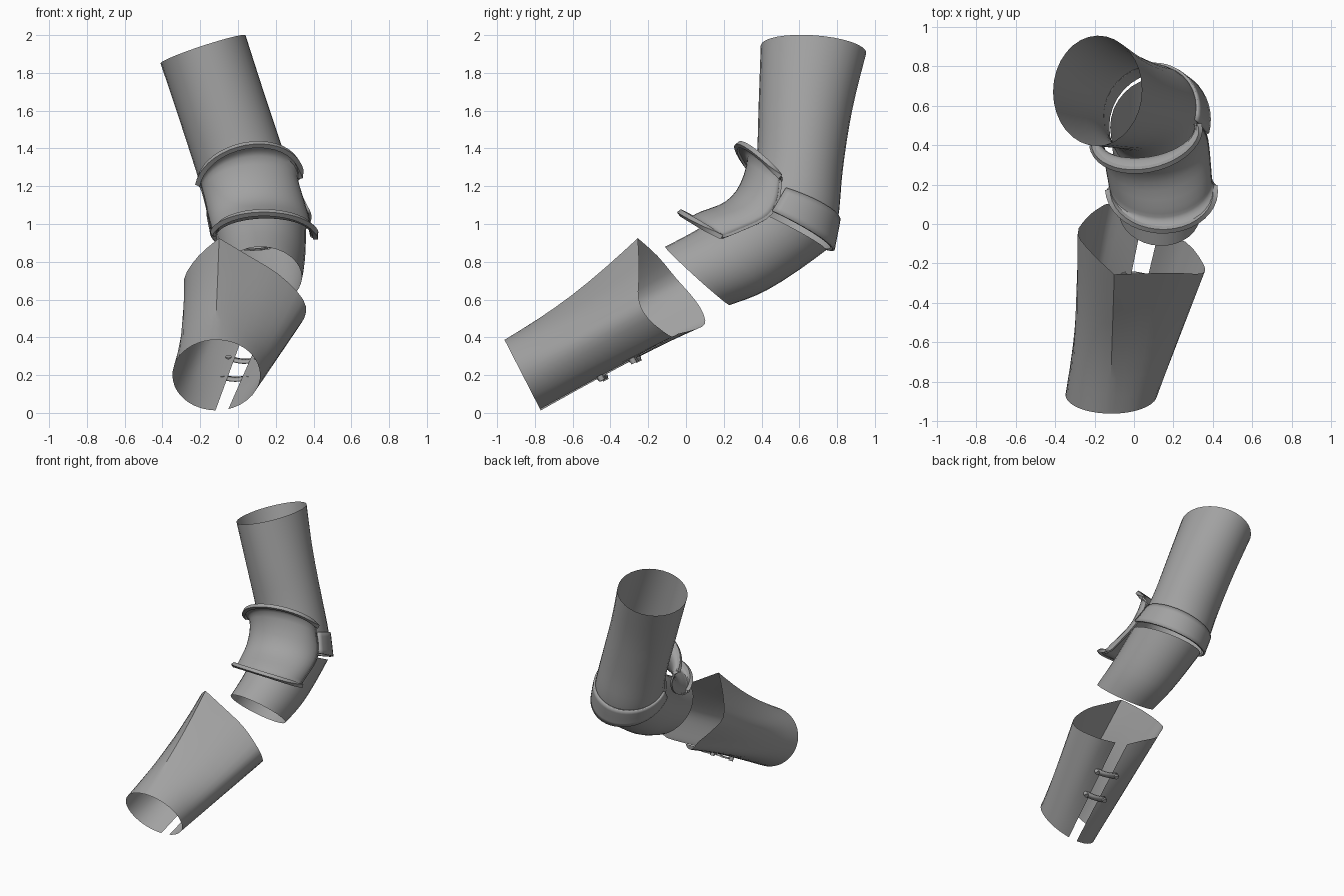
import bpy, bmesh, math
from mathutils import Vector as Vec

if "Cube" in bpy.data.objects:
    bpy.data.objects.remove(bpy.data.objects["Cube"], do_unlink=True)

steel = bpy.data.materials.new("grey_steel")
steel.use_nodes = True
GREY = (0.36, 0.36, 0.36, 1)
steel.diffuse_color = GREY
steel.node_tree.nodes["Principled BSDF"].inputs["Base Color"].default_value = GREY


def spline(points, steps):
    """Smooth curve through control tuples of any size."""
    out = []
    last = len(points) - 1
    for i in range(last):
        a, b, c, d = (points[min(max(i + k, 0), last)] for k in (-1, 0, 1, 2))
        for s in range(steps):
            t = s / steps
            out.append([0.5 * (2 * q + (r - p) * t + (2 * p - 5 * q + 4 * r - w) * t * t
                               + (3 * q - p - 3 * r + w) * t ** 3)
                        for p, q, r, w in zip(a, b, c, d)])
    return out + [list(points[-1])]


def loft(name, rows, closed=False, thick=0.0, offset=-1.0):
    """Skin rows of points into one sheet."""
    bm = bmesh.new()
    grid = [[bm.verts.new(p) for p in row] for row in rows]
    n = len(rows[0])
    for r0, r1 in zip(grid, grid[1:]):
        for i in range(n if closed else n - 1):
            j = (i + 1) % n
            bm.faces.new((r0[i], r0[j], r1[j], r1[i]))
    bmesh.ops.recalc_face_normals(bm, faces=bm.faces)
    return finish(name, bm, thick, offset)


def finish(name, bm, thick=0.0, offset=0.0):
    mesh = bpy.data.meshes.new(name)
    bm.to_mesh(mesh)
    bm.free()
    ob = bpy.data.objects.new(name, mesh)
    bpy.context.collection.objects.link(ob)
    mesh.materials.append(steel)
    if thick:
        mod = ob.modifiers.new("thickness", 'SOLIDIFY')
        mod.thickness, mod.offset = thick, offset
    bpy.ops.object.select_all(action='DESELECT')
    ob.select_set(True)
    bpy.context.view_layer.objects.active = ob
    bpy.ops.object.shade_smooth_by_angle(angle=math.radians(35))
    return ob


def ring(station, start=0, end=360, count=32, grow=0.0):
    """Ellipse from centre, normal, side radius and depth radius."""
    c, n = Vec(station[:3]), Vec(station[3:6]).normalized()
    u = (Vec((1, 0, 0)) - n * n.x).normalized()
    v = n.cross(u)
    pts = []
    for i in range(count):
        a = math.radians(start + (end - start) * i / (count if end - start == 360 else count - 1))
        pts.append(c + u * math.cos(a) * (station[6] + grow) + v * math.sin(a) * (station[7] + grow))
    return pts


# Upper tube, from the top opening to the elbow seam
upper = [(-.185, .675, 1.925, -.33, .07, 1, .237, .28),
         (-.085, .632, 1.62, -.33, .08, 1, .235, .248),
         (.02, .60, 1.30, -.30, .12, 1, .237, .23),
         (.08, .57, 1.11, -.26, .35, .94, .242, .25),
         (.12, .51, 1.0, -.15, .45, .89, .248, .285)]
loft("upper_tube", [ring(s) for s in spline(upper, 4)], closed=True)

# Lower tube, from the elbow seam to the open end
lower = [(.12, .50, .985, -.1, .45, .89, .242, .272),
         (.13, .26, .82, .02, .70, .70, .225, .24),
         (.13, .06, .725, .05, .67, .74, .208, .23)]
loft("lower_tube", [ring(s) for s in spline(lower, 4)], closed=True)

# Raised band round the back of the elbow
band = spline(upper[3:], 4)
loft("elbow_band", [ring(s, -15, 195, 28, 0.006 + 0.003 * i) for i, s in enumerate(band)],
     thick=0.014, offset=0)

# Saddle pad in the crook: left end, crest and right end of each arch
pad = [(-.21, .40, 1.21, .08, .28, 1.42, .33, .50, 1.25),
       (-.19, .42, 1.19, .08, .335, 1.36, .31, .50, 1.22),
       (-.17, .42, 1.12, .10, .295, 1.21, .345, .48, 1.11),
       (-.15, .36, 1.03, .12, .215, 1.115, .37, .42, 1.03),
       (-.13, .25, .96, .14, .08, 1.06, .385, .27, .96),
       (-.12, .19, .94, .15, .02, 1.035, .39, .22, .94),
       (-.13, .17, .95, .16, -.03, 1.06, .41, .19, .93)]


def arch(s, count=21):
    left, crest, right = Vec(s[:3]), Vec(s[3:6]), Vec(s[6:])
    mid = (left + right) / 2
    return [mid + (right - left) / 2 * math.cos(a) + (crest - mid) * math.sin(a)
            for a in (math.pi * i / (count - 1) for i in range(count))]


rows = [arch(s) for s in spline(pad, 3)]
loft("crook_pad", rows, thick=0.012, offset=0)


# Square-edged trim along the pad borders
def trim(name, path, size):
    rows = []
    for i, p in enumerate(path):
        t = (path[min(i + 1, len(path) - 1)] - path[max(i - 1, 0)]).normalized()
        a = t.cross(Vec((0, -.6, .8))).normalized()
        b = t.cross(a)
        rows.append([p + (a * x + b * y) * size for x, y in ((1, 1), (-1, 1), (-1, -1), (1, -1))])
    loft(name, rows, closed=True)


trim("pad_top_trim", rows[0], 0.013)
trim("pad_bottom_trim", rows[-1], 0.013)
trim("pad_left_trim", [r[0] for r in rows], 0.007)
trim("pad_right_trim", [r[-1] for r in rows], 0.007)

# Forearm shell: matching angle on the wrist ring and point on the flared rim
rim = [(-74, .12, -.06, .41), (-45, .26, -.09, .41), (-15, .35, -.20, .50),
       (10, .345, -.25, .60), (40, .22, -.248, .73), (68, .06, -.25, .83),
       (92, -.10, -.255, .925), (115, -.21, -.15, .83), (140, -.285, -.05, .71),
       (165, -.24, .03, .62), (190, -.17, .085, .54), (215, -.12, .10, .47),
       (240, -.04, .04, .44), (269, .03, -.04, .42)]
wrist = Vec((-.115, -.865, .2))
up = Vec((0, -.19, .37)).normalized()


def shell_point(sample, t):
    a = math.radians(sample[0])
    near = wrist + Vec((.232 * math.cos(a), 0, 0)) + up * .21 * math.sin(a)
    p = near.lerp(Vec(sample[1:]), t)
    p.z -= 0.035 * math.sin(math.pi * t) * max(0, math.sin(a))
    return p


samples = spline(rim[:7], 3)[:-1] + spline(rim[6:], 3)
loft("forearm_shell", [[shell_point(s, r / 8) for s in samples] for r in range(9)])

# Two buckled straps bridging the slit
along = Vec((.15, .87, .46)).normalized()
out = Vec((0, .46, -.89)).normalized()
for label, t in (("front", .45), ("rear", .69)):
    a, b = shell_point(rim[-1], t), shell_point(rim[0], t)
    side = (b - a).normalized()
    a, b = a - side * .035, b + side * .035
    strip = []
    for i in range(9):
        p = a.lerp(b, i / 8) + out * (.006 + .014 * math.sin(math.pi * i / 8))
        strip.append([p - along * .02, p + along * .02])
    loft(label + "_strap", strip, thick=0.01, offset=0)
    for end, p in (("right", a), ("left", b)):
        bm = bmesh.new()
        bmesh.ops.create_cone(bm, cap_ends=True, segments=12, radius1=.016, radius2=.016, depth=.03)
        stud = finish(f"{label}_{end}_stud", bm)
        stud.rotation_euler = out.to_track_quat('Z', 'Y').to_euler()
        stud.location = p + out * .012
